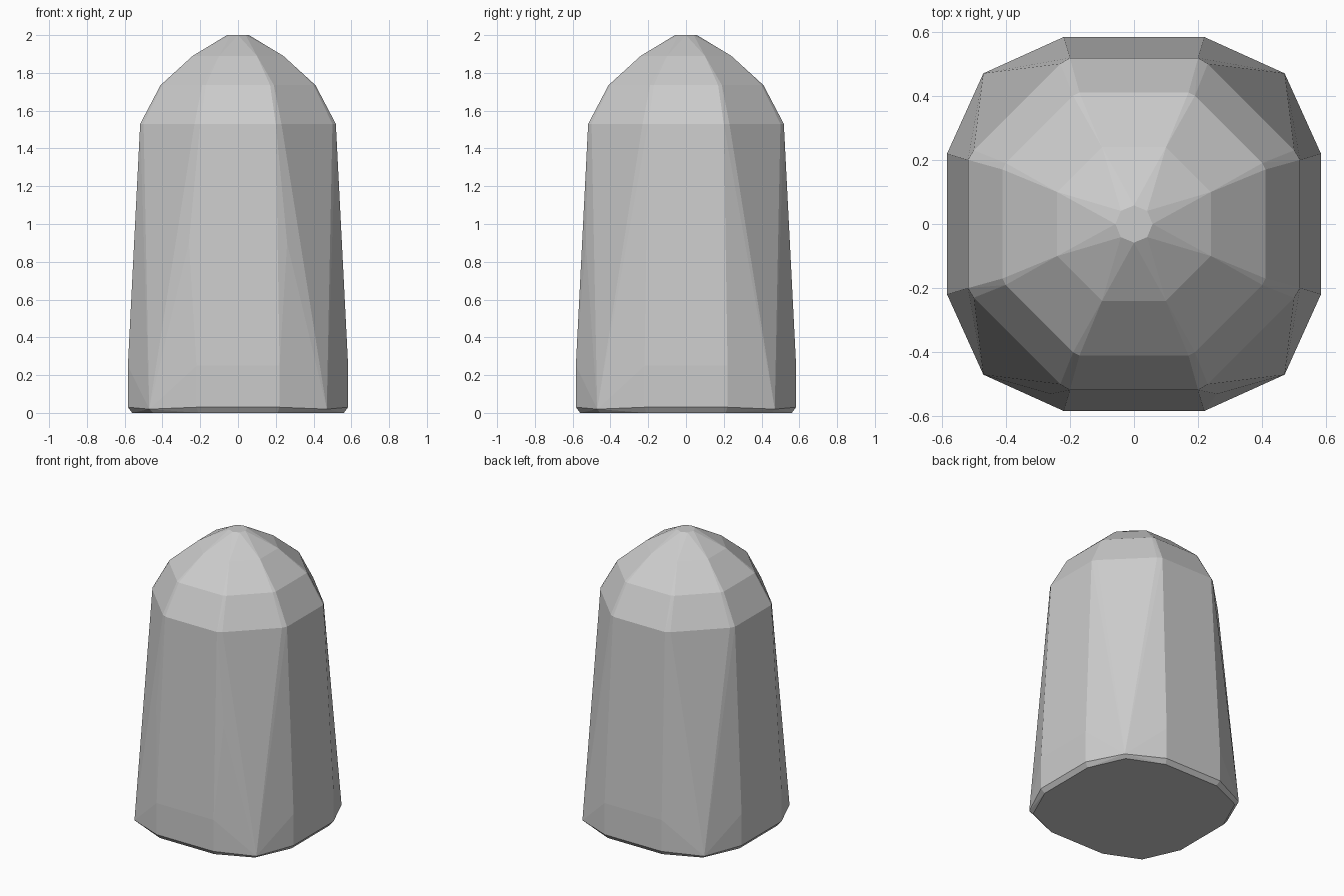
import bpy, bmesh

if "Cube" in bpy.data.objects:
    bpy.data.objects.remove(bpy.data.objects["Cube"])

# Four-fold symmetric rings: z, then corner points mirrored over both axes
rings = [
    (0.00, [(0.21, 0.56), (0.45, 0.455), (0.56, 0.21)]),
    (0.02, [(0.47, 0.47)]),
    (0.03, [(0.22, 0.583), (0.583, 0.22)]),
    (0.25, [(0.22, 0.583), (0.583, 0.22)]),
    (1.53, [(0.20, 0.518), (0.23, 0.50), (0.50, 0.23), (0.518, 0.20)]),
    (1.735, [(0.17, 0.41), (0.19, 0.40), (0.40, 0.19), (0.41, 0.17)]),
    (1.89, [(0.10, 0.24), (0.24, 0.10)]),
    (2.00, [(0.0, 0.058), (0.041, 0.041), (0.058, 0.0)]),
]

bm = bmesh.new()
points = {(sx * x, sy * y, z) for z, pts in rings for x, y in pts
          for sx in (-1, 1) for sy in (-1, 1)}
# Slight bulge on the front facets
points |= {(-0.26, -0.53, 0.9), (0.26, -0.53, 0.9)}
for p in sorted(points):
    bm.verts.new(p)

# Faceted, tapered domed body
result = bmesh.ops.convex_hull(bm, input=bm.verts[:])
bmesh.ops.delete(bm, geom=[v for v in bm.verts if not v.link_faces], context='VERTS')
bmesh.ops.recalc_face_normals(bm, faces=bm.faces[:])
mesh = bpy.data.meshes.new("domed_body")
bm.to_mesh(mesh)
bm.free()
body = bpy.data.objects.new("domed_body", mesh)
bpy.context.collection.objects.link(body)
